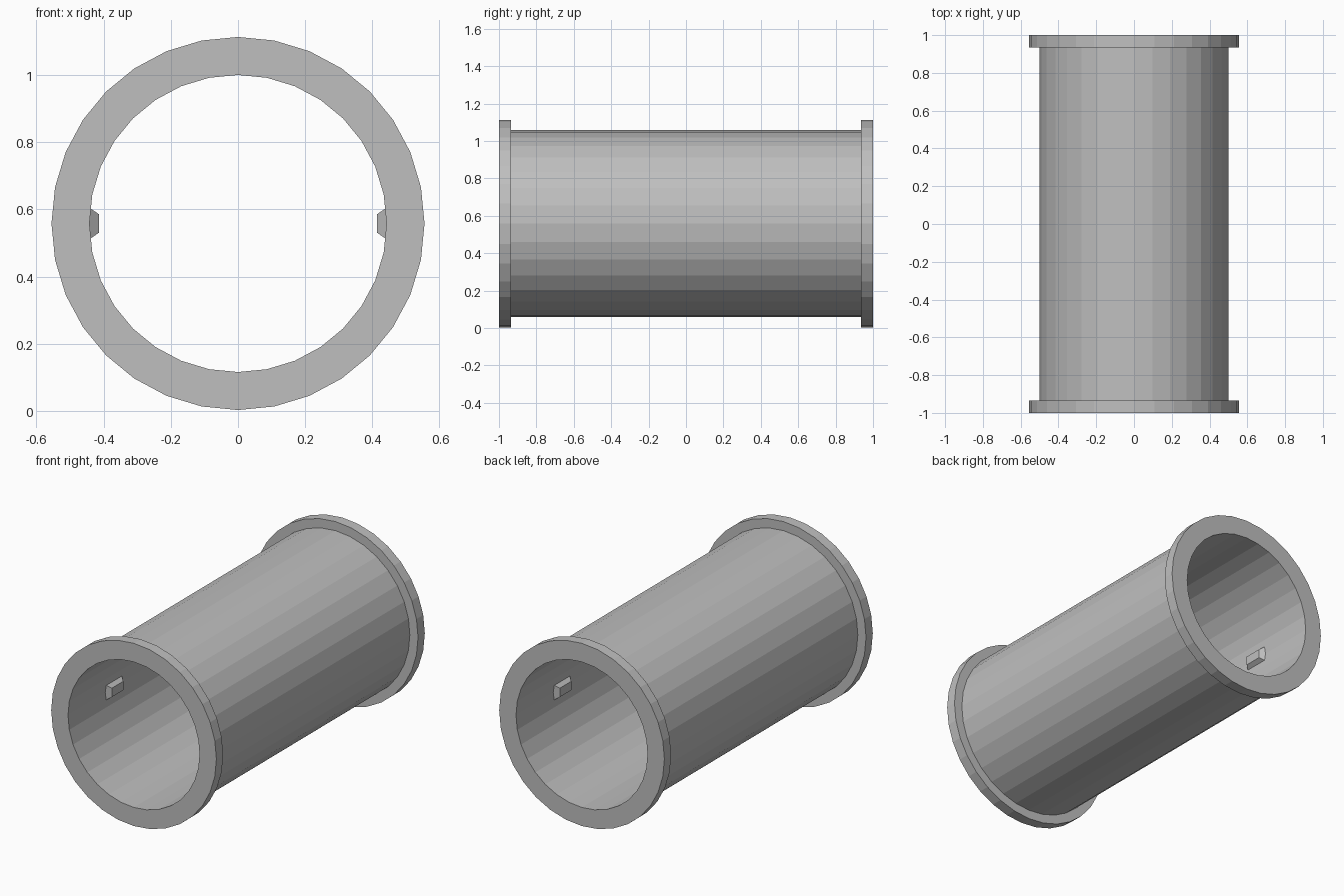
import bpy
import bmesh
from math import sin, cos, tau

SIDES = 32
CENTRE_Z = 0.558
OUTER, TUBE, BORE = 0.555, 0.5, 0.442
END, FLANGE = 1.0, 0.935

cube = bpy.data.objects.get("Cube")
if cube:
    bpy.data.objects.remove(cube, do_unlink=True)

grey = bpy.data.materials.new("plain grey")
grey.use_nodes = True
colour = (0.52, 0.52, 0.52, 1)
grey.diffuse_color = colour
grey.node_tree.nodes["Principled BSDF"].inputs["Base Color"].default_value = colour


def finish(name, bm):
    bmesh.ops.recalc_face_normals(bm, faces=bm.faces)
    mesh = bpy.data.meshes.new(name)
    bm.to_mesh(mesh)
    bm.free()
    mesh.materials.append(grey)
    obj = bpy.data.objects.new(name, mesh)
    bpy.context.collection.objects.link(obj)
    obj.location.z = CENTRE_Z
    return obj


def lathe(name, profile):
    """Sweep a closed (radius, y) profile round the y axis."""
    bm = bmesh.new()
    rings = [[bm.verts.new((r * sin(tau * i / SIDES), y, r * cos(tau * i / SIDES)))
              for i in range(SIDES)] for r, y in profile]
    for a, b in zip(rings, rings[1:] + rings[:1]):
        for i in range(SIDES):
            j = (i + 1) % SIDES
            bm.faces.new((a[i], a[j], b[j], b[i]))
    return finish(name, bm)


def lug(name, side, y):
    """Small tapered block on the bore wall, narrowing towards the axis."""
    bm = bmesh.new()
    loops = []
    for x, half_y, half_z in ((0.445, 0.08, 0.049), (0.413, 0.055, 0.027)):
        loops.append([bm.verts.new((side * x, y + sy * half_y, sz * half_z))
                      for sy, sz in ((-1, -1), (1, -1), (1, 1), (-1, 1))])
    base, tip = loops
    bm.faces.new(base)
    bm.faces.new(tip)
    for i in range(4):
        j = (i + 1) % 4
        bm.faces.new((base[i], base[j], tip[j], tip[i]))
    return finish(name, bm)


# Hollow tube with a flange at each end, one continuous wall
lathe("flanged_tube", [
    (BORE, -END), (OUTER, -END), (OUTER, -FLANGE), (TUBE, -FLANGE),
    (TUBE, FLANGE), (OUTER, FLANGE), (OUTER, END), (BORE, END)])

# Four locating lugs inside the bore
for side, label in ((1, "left"), (-1, "right")):
    lug(f"front_{label}_lug", side, -0.565)
    lug(f"back_{label}_lug", side, 0.565)
